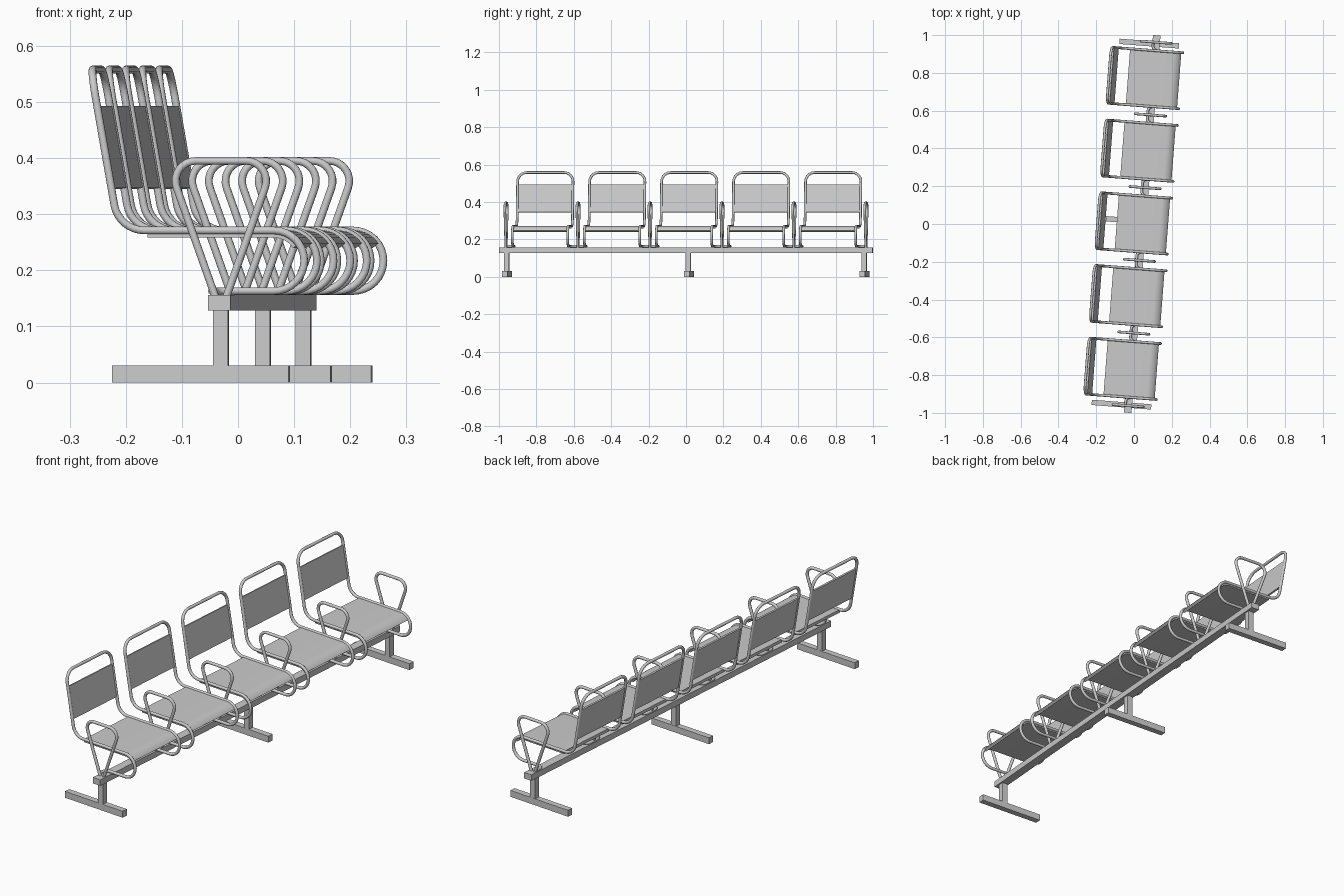
import bpy, bmesh
from math import radians, sin, cos, tan, pi
from mathutils import Vector, Matrix

if "Cube" in bpy.data.objects:
    bpy.data.objects.remove(bpy.data.objects["Cube"])

# The whole bench is turned slightly about z; seats face local +x, row runs along local y
PLACE = Matrix.Translation((0.0435, 0, 0)) @ Matrix.Rotation(radians(-4.4), 4, 'Z')
PITCH, HALF, R = 0.386, 0.1485, 0.007


def add(name, data, y=0.0):
    ob = bpy.data.objects.new(name, data)
    bpy.context.collection.objects.link(ob)
    ob.matrix_world = PLACE @ Matrix.Translation((0, y, 0))
    return ob


def box(name, x0, x1, y0, y1, z0, z1):
    me = bpy.data.meshes.new(name)
    bm = bmesh.new()
    bmesh.ops.create_cube(bm, size=1)
    for v in bm.verts:
        v.co = ((x0 + x1) / 2 + v.co.x * (x1 - x0),
                (y0 + y1) / 2 + v.co.y * (y1 - y0),
                (z0 + z1) / 2 + v.co.z * (z1 - z0))
    bm.to_mesh(me)
    bm.free()
    return add(name, me)


def fillet(points, steps=8):
    """Round the corners of a path given as (x, y, z, radius)."""
    out = []
    for i, p in enumerate(points):
        c, r = Vector(p[:3]), p[3]
        if r == 0:
            out.append(c)
            continue
        a = (Vector(points[i - 1][:3]) - c).normalized()
        b = (Vector(points[i + 1][:3]) - c).normalized()
        half = a.angle(b) / 2
        centre = c + (a + b).normalized() * (r / sin(half))
        start = c + a * (r / tan(half)) - centre
        axis = start.cross(c + b * (r / tan(half)) - centre)
        for k in range(steps + 1):
            q = centre + Matrix.Rotation((pi - 2 * half) * k / steps, 3, axis) @ start
            if not out or (q - out[-1]).length > 1e-4:
                out.append(q)
    return out


def tube_curve(name, points):
    cu = bpy.data.curves.new(name, 'CURVE')
    cu.dimensions = '3D'
    cu.bevel_depth = R
    cu.bevel_resolution = 3
    cu.use_fill_caps = True
    pts = fillet(points)
    sp = cu.splines.new('POLY')
    sp.points.add(len(pts) - 1)
    for s, p in zip(sp.points, pts):
        s.co = (*p, 1)
    sp.use_smooth = True
    return cu


def sheet_mesh(name, profile, thick):
    """Panel: x-z centre line given thickness, extruded across the seat width."""
    me = bpy.data.meshes.new(name)
    bm = bmesh.new()
    pts = [Vector(p) for p in profile]
    upper, lower = [], []
    for i, p in enumerate(pts):
        t = (pts[min(i + 1, len(pts) - 1)] - pts[max(i - 1, 0)]).normalized()
        n = Vector((-t.y, t.x)) * thick / 2
        upper.append(p + n)
        lower.append(p - n)
    rows = [[bm.verts.new((p.x, y, p.y)) for p in upper + lower[::-1]] for y in (-HALF, HALF)]
    n = len(rows[0])
    for i in range(n):
        j = (i + 1) % n
        bm.faces.new((rows[0][i], rows[0][j], rows[1][j], rows[1][i]))
    for i in range(n // 2 - 1):
        for r in rows:
            bm.faces.new((r[i], r[i + 1], r[n - 2 - i], r[n - 1 - i]))
    bmesh.ops.recalc_face_normals(bm, faces=bm.faces)
    for f in bm.faces:
        f.smooth = True
    for e in bm.edges:
        e.smooth = e.calc_face_angle(0) < radians(30)
    bm.to_mesh(me)
    bm.free()
    return me


# Beam and three T-shaped legs
box("beam", -0.02, 0.02, -1.002, 1.002, 0.128, 0.156)
for i, y in enumerate((-0.962, 0.013, 0.955)):
    box(f"leg_post_{i}", -0.0135, 0.0135, y - 0.0135, y + 0.0135, 0.03, 0.13)
    box(f"leg_foot_{i}", -0.194, 0.122, y - 0.014, y + 0.014, 0, 0.03)

# Bent tube seat frame: one half, then mirrored to complete the loop
side = [(-0.016, PITCH / 2, 0.163, 0), (-0.016, HALF, 0.163, 0.025),
        (0.1455, HALF, 0.163, 0.054), (0.1455, HALF, 0.271, 0.054),
        (-0.186, HALF, 0.271, 0.055), (-0.236, HALF, 0.558, 0.05)]
frame = tube_curve("seat_frame", side + [(x, -y, z, r) for x, y, z, r in side[::-1]])

# Seat sheet curling over the front, and slanted back panel
arc = [(0.0915 + 0.048 * sin(radians(a)), 0.217 + 0.048 * cos(radians(a))) for a in range(0, 57, 8)]
seat = sheet_mesh("seat", [(-0.135, 0.265)] + arc, 0.014)
lean = lambda z: -0.186 - (z - 0.271) * 0.174
back = sheet_mesh("back_panel", [(lean(z), z) for z in (0.346, 0.492)], 0.008)

for k in range(5):
    y = (k - 2) * PITCH
    add(f"seat_frame_{k}", frame, y)
    add(f"seat_{k}", seat, y)
    add(f"back_panel_{k}", back, y)

# Rounded triangular armrests between and outside the seats
arm = tube_curve("armrest", [(-0.010, 0, 0.153, 0), (-0.096, 0, 0.395, 0.036),
                             (0.096, 0, 0.395, 0.036), (0.010, 0, 0.153, 0)])
for k in range(6):
    add(f"armrest_{k}", arm, (k - 2.5) * PITCH)
